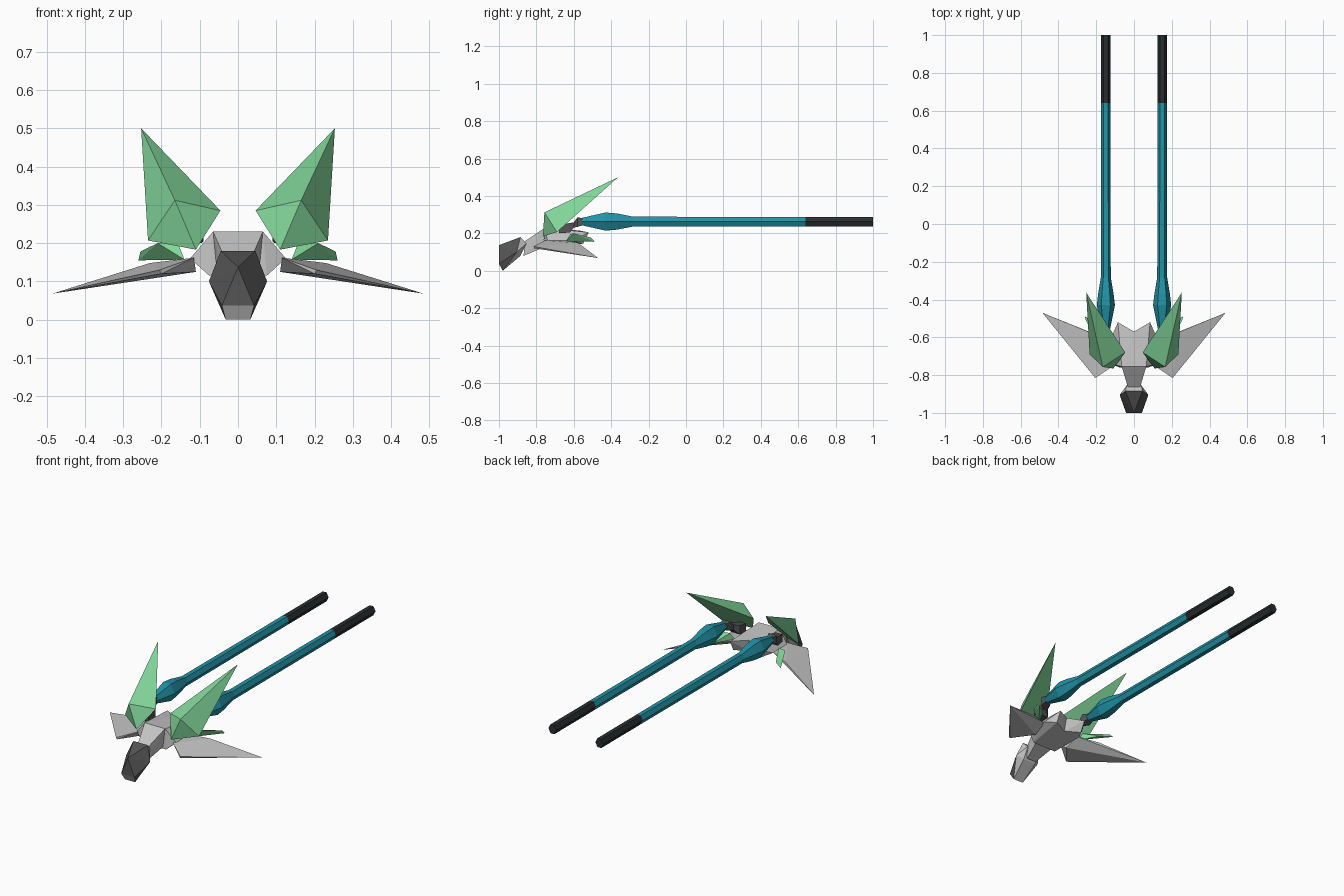
import bpy, bmesh, math
from mathutils import Vector

if "Cube" in bpy.data.objects:
    bpy.data.objects.remove(bpy.data.objects["Cube"])


def material(name, rgb):
    m = bpy.data.materials.new(name)
    m.diffuse_color = (*rgb, 1)
    m.use_nodes = True
    m.node_tree.nodes["Principled BSDF"].inputs["Base Color"].default_value = m.diffuse_color
    return m


GREY = material("light grey", (0.55, 0.55, 0.55))
DARK = material("dark grey", (0.09, 0.09, 0.09))
GREEN = material("leaf green", (0.23, 0.69, 0.33))
TEAL = material("teal", (0.016, 0.29, 0.38))
BLACK = material("soft black", (0.022, 0.028, 0.030))


def finish(name, bm, mats, mirror):
    bmesh.ops.recalc_face_normals(bm, faces=bm.faces[:])
    me = bpy.data.meshes.new(name)
    bm.to_mesh(me)
    bm.free()
    for m in mats:
        me.materials.append(m)
    ob = bpy.data.objects.new(name, me)
    bpy.context.collection.objects.link(ob)
    if mirror:
        ob.modifiers.new("mirror", 'MIRROR').use_mirror_merge = False
    return ob


def hull(name, pts, mats, both=False, mirror=False, rule=None):
    """Faceted solid around a few points; both = points exist on both sides."""
    pts = [Vector(p) for p in pts]
    if both:
        pts += [Vector((-p.x, p.y, p.z)) for p in pts if p.x > 0]
    bm = bmesh.new()
    for p in pts:
        bm.verts.new(p)
    res = bmesh.ops.convex_hull(bm, input=bm.verts[:])
    junk = {g for g in res["geom_interior"] + res["geom_unused"]
            if isinstance(g, bmesh.types.BMVert)}
    bmesh.ops.delete(bm, geom=list(junk), context='VERTS')
    bmesh.ops.dissolve_limit(bm, angle_limit=math.radians(2),
                             verts=bm.verts[:], edges=bm.edges[:])
    bmesh.ops.recalc_face_normals(bm, faces=bm.faces[:])
    bm.normal_update()
    if rule:
        for f in bm.faces:
            f.material_index = rule(f)
    return finish(name, bm, mats, mirror)


def tube(name, rings, sides, mats, rule=None, turn=0.0):
    """Loft of rings (x, y, z, rx, rz) stacked along y, mirrored."""
    bm = bmesh.new()
    loops = []
    for x, y, z, rx, rz in rings:
        loops.append([bm.verts.new((x + rx * math.cos(a), y, z + rz * math.sin(a)))
                      for a in (turn + 2 * math.pi * i / sides for i in range(sides))])
    for a, b in zip(loops, loops[1:]):
        for i in range(sides):
            j = (i + 1) % sides
            bm.faces.new((a[i], a[j], b[j], b[i]))
    bm.faces.new(loops[0])
    bm.faces.new(loops[-1])
    if rule:
        for f in bm.faces:
            f.material_index = rule(f)
    return finish(name, bm, mats, True)


# head: grey block with a dark face plate on its front and sides
hull("head", [(0, -1, .137), (.042, -1, .037), (.076, -.905, .10),
              (.045, -.885, .18), (.038, -.853, .145), (.04, -.885, .08),
              (.032, -.98, 0)],
     [GREY, DARK], both=True,
     rule=lambda f: int(f.normal.y < 0.3 and f.calc_center_median().z > 0.025))

# neck
hull("neck", [(.065, -.755, .23), (.055, -.76, .125),
              (.032, -.865, .155), (.03, -.868, .08)], [GREY], both=True)

# torso: two halves leaving a notch at the rear
hull("torso", [(0, -.755, .23), (.065, -.755, .23), (.125, -.74, .16),
               (.075, -.76, .115), (0, -.76, .115), (0, -.57, .215),
               (.085, -.52, .205), (.085, -.55, .145), (.125, -.61, .16),
               (0, -.59, .14)], [GREY], mirror=True)

# flat side wings
hull("side_wing", [(.115, -.755, .162), (.205, -.815, .13), (.20, -.812, .12),
                   (.115, -.62, .162), (.23, -.575, .148), (.11, -.70, .125),
                   (.485, -.47, .068)], [GREY], mirror=True)

# raised green shoulder blades
hull("shoulder_blade", [(.253, -.363, .50), (.046, -.68, .285),
                        (.11, -.765, .183), (.235, -.69, .207),
                        (.165, -.757, .312)], [GREEN], mirror=True)

# small green fins under the blades
hull("lower_fin", [(.14, -.64, .157), (.155, -.62, .195), (.21, -.60, .20),
                   (.255, -.51, .178), (.26, -.488, .155), (.20, -.53, .157)],
     [GREEN], mirror=True)

# hip joints
tube("hip_joint", [(.115, -.68, .222, .03, .03), (.12, -.62, .23, .042, .036),
                   (.132, -.60, .245, .02, .02), (.145, -.58, .26, .036, .036),
                   (.149, -.55, .262, .026, .026)], 4, [DARK], turn=math.pi / 4)

# long legs: swollen thigh, thin shaft, black end
X, Z = .149, .263
tube("leg", [(X, y, Z, rx, rz) for y, rx, rz in (
    (-.56, .022, .022), (-.43, .048, .056), (-.37, .041, .050),
    (-.28, .026, .030), (.64, .0245, .029), (1, .0245, .029))],
    6, [TEAL, BLACK], rule=lambda f: int(f.calc_center_median().y > .65))
